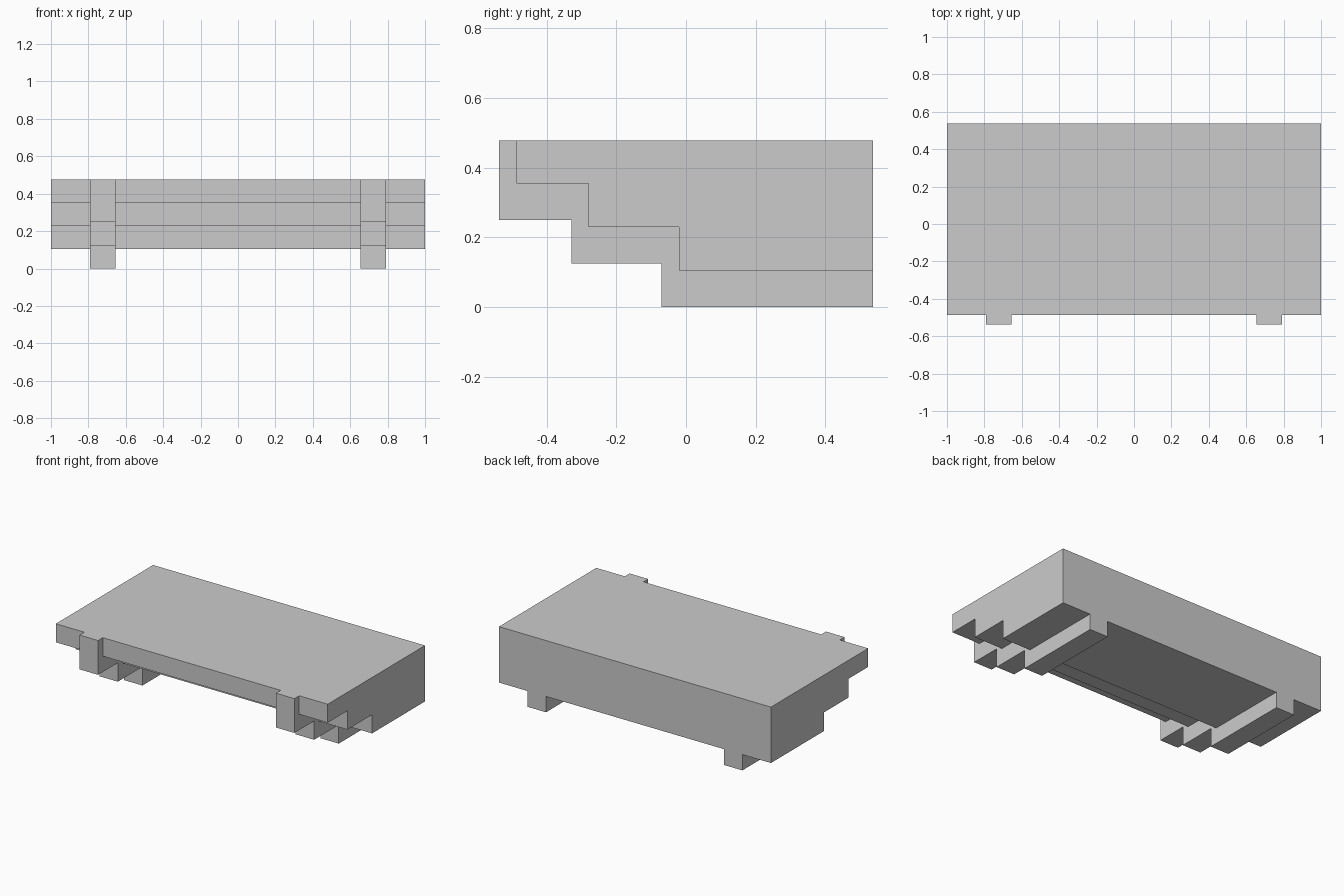
import bpy
import bmesh

if "Cube" in bpy.data.objects:
    bpy.data.objects.remove(bpy.data.objects["Cube"])

BACK, TOP = 0.536, 0.477


def extrude_x(name, profile, x0, x1):
    """Solid made from a (y, z) side profile swept from x0 to x1."""
    bm = bmesh.new()
    face = bm.faces.new([bm.verts.new((x0, y, z)) for y, z in profile])
    swept = bmesh.ops.extrude_face_region(bm, geom=[face], use_keep_orig=True)
    verts = [g for g in swept["geom"] if isinstance(g, bmesh.types.BMVert)]
    bmesh.ops.translate(bm, vec=(x1 - x0, 0, 0), verts=verts)
    bmesh.ops.recalc_face_normals(bm, faces=bm.faces[:])
    mesh = bpy.data.meshes.new(name)
    bm.to_mesh(mesh)
    bm.free()
    obj = bpy.data.objects.new(name, mesh)
    bpy.context.collection.objects.link(obj)
    return obj


# Stepped underside of the slab, and of the supports just below it
slab_steps = [(-0.486, TOP), (-0.486, 0.354), (-0.279, 0.354), (-0.279, 0.229),
              (-0.02, 0.229), (-0.02, 0.105), (BACK, 0.105)]
support_steps = [(-0.536, TOP), (-0.536, 0.249), (-0.328, 0.249), (-0.328, 0.124),
                 (-0.07, 0.124), (-0.07, 0.0), (BACK, 0.0)]

# Wide slab with a flat top
extrude_x("stepped_slab", slab_steps + [(BACK, TOP)], -1.0, 1.0)

# Two stepped supports hugging the slab
for side, x0 in (("left", -0.79), ("right", 0.654)):
    extrude_x(f"{side}_support", support_steps + slab_steps[::-1], x0, x0 + 0.136)
